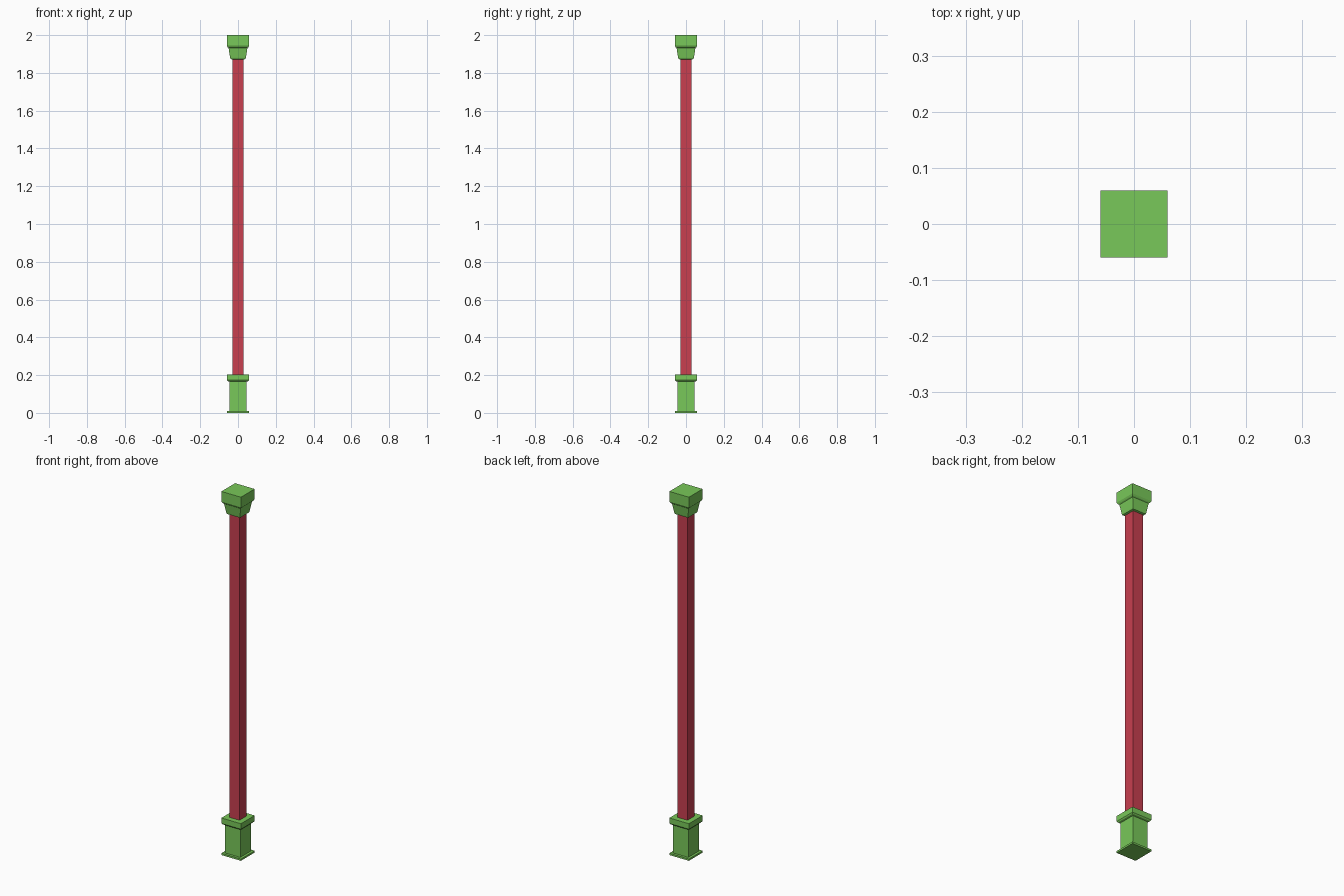
import bpy, bmesh

if "Cube" in bpy.data.objects:
    bpy.data.objects.remove(bpy.data.objects["Cube"])


def material(name, rgb):
    m = bpy.data.materials.new(name)
    m.diffuse_color = (*rgb, 1)
    m.use_nodes = True
    m.node_tree.nodes["Principled BSDF"].inputs["Base Color"].default_value = m.diffuse_color
    return m


def square_loft(name, profile, mat):
    """Closed square-section solid from (half width, height) pairs."""
    bm = bmesh.new()
    rings = [[bm.verts.new((sx * h, sy * h, z))
              for sx, sy in ((-1, -1), (1, -1), (1, 1), (-1, 1))]
             for h, z in profile]
    for a, b in zip(rings, rings[1:]):
        for i in range(4):
            j = (i + 1) % 4
            bm.faces.new((a[i], a[j], b[j], b[i]))
    bm.faces.new(rings[0][::-1])
    bm.faces.new(rings[-1])
    mesh = bpy.data.meshes.new(name)
    bm.to_mesh(mesh)
    bm.free()
    mesh.materials.append(mat)
    obj = bpy.data.objects.new(name, mesh)
    bpy.context.collection.objects.link(obj)
    return obj


green = material("green_paint", (0.19, 0.58, 0.10))
red = material("red_paint", (0.58, 0.05, 0.08))

# Pedestal with thin foot and overhanging top slab
square_loft("pedestal", [(0.0595, 0), (0.0595, 0.01), (0.046, 0.01), (0.046, 0.165),
                         (0.055, 0.168), (0.0595, 0.174), (0.0595, 0.204)], green)

# Square shaft
square_loft("shaft", [(0.03, 0.204), (0.03, 1.873)], red)

# Tapered capital with block on top
square_loft("capital", [(0.03, 1.871), (0.04, 1.874), (0.042, 1.882), (0.05, 1.932),
                        (0.055, 1.936), (0.0595, 1.944), (0.0595, 2.0)], green)
